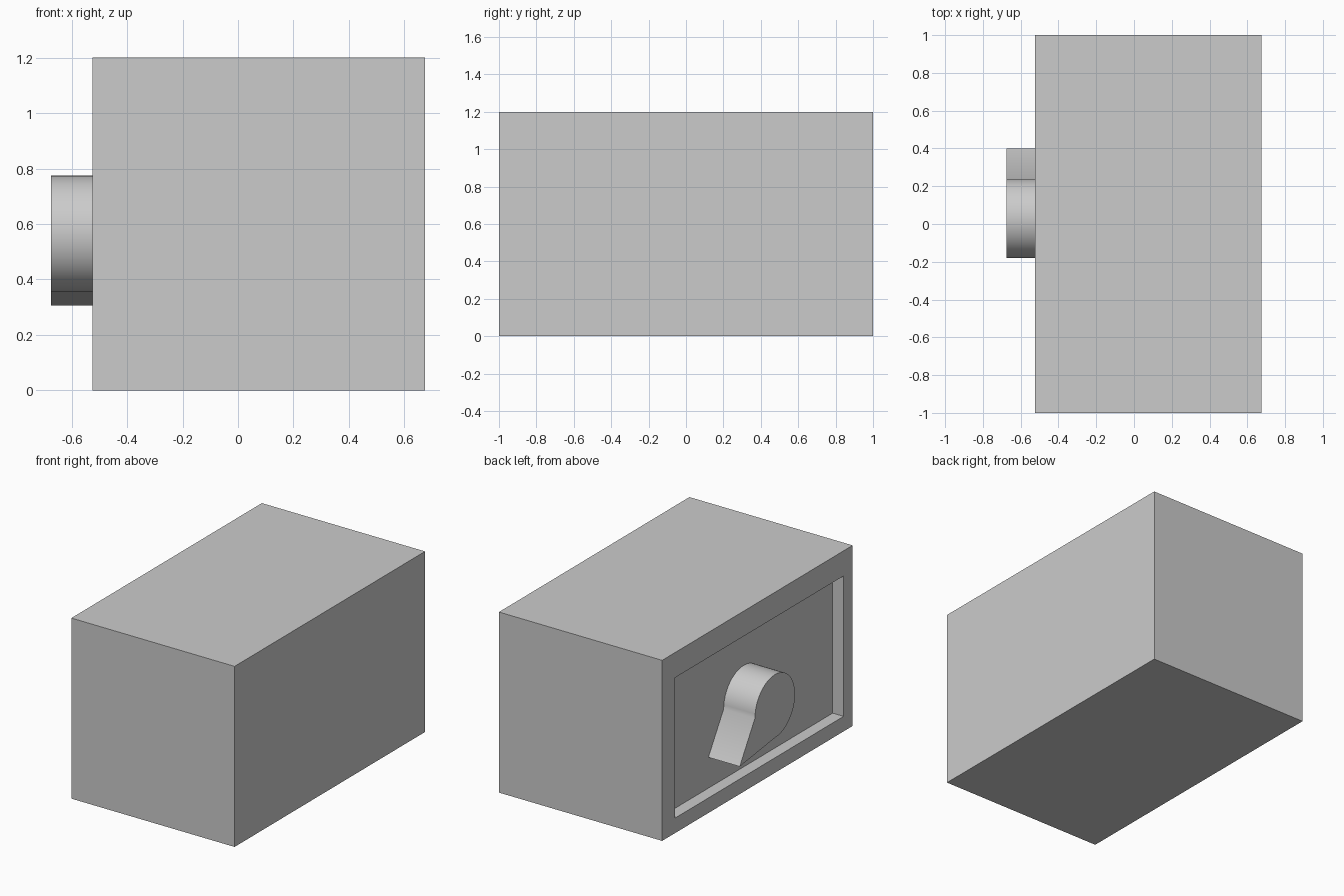
import bpy, bmesh
from math import cos, sin, pi, radians

if "Cube" in bpy.data.objects:
    bpy.data.objects.remove(bpy.data.objects["Cube"])

FRONT, BACK = -0.525, 0.675      # x of the recessed face and the far face
FLOOR = FRONT + 0.08             # x of the recess floor


def add_object(name, bm):
    bmesh.ops.recalc_face_normals(bm, faces=bm.faces)
    mesh = bpy.data.meshes.new(name)
    bm.to_mesh(mesh)
    bm.free()
    obj = bpy.data.objects.new(name, mesh)
    bpy.context.collection.objects.link(obj)
    return obj


# Housing: box with a rectangular recess in its left face
bm = bmesh.new()
bmesh.ops.create_cube(bm, size=1)
for v in bm.verts:
    v.co = (BACK if v.co.x > 0 else FRONT, v.co.y * 2, (v.co.z + 0.5) * 1.2)
face = min(bm.faces, key=lambda f: f.calc_center_median().x)
bmesh.ops.inset_individual(bm, faces=[face], thickness=0.1)
for v in face.verts:
    v.co.y = 0.865 if v.co.y > 0 else -0.905
    v.co.z = 1.033 if v.co.z > 0.6 else 0.1
bmesh.ops.inset_individual(bm, faces=[face], thickness=0.0)
for v in face.verts:
    v.co.x = FLOOR
add_object("housing", bm)

# Pointer knob: three quarters of a circle drawn out to a pointed tip
cy, cz, r, steps = 0.03, 0.565, 0.21, 36
profile = [(cy + r * cos(1.5 * pi * i / steps), cz + r * sin(1.5 * pi * i / steps))
           for i in range(steps + 1)]
profile.append((0.4, 0.305))
bm = bmesh.new()
cap = bm.faces.new([bm.verts.new((-0.675, y, z)) for y, z in profile])
ext = bmesh.ops.extrude_face_region(bm, geom=[cap], use_keep_orig=True)
new_verts = [g for g in ext["geom"] if isinstance(g, bmesh.types.BMVert)]
bmesh.ops.translate(bm, verts=new_verts, vec=(FLOOR + 0.675, 0, 0))
knob = add_object("pointer_knob", bm)
bpy.context.view_layer.objects.active = knob
knob.select_set(True)
bpy.ops.object.shade_smooth_by_angle(angle=radians(35))
